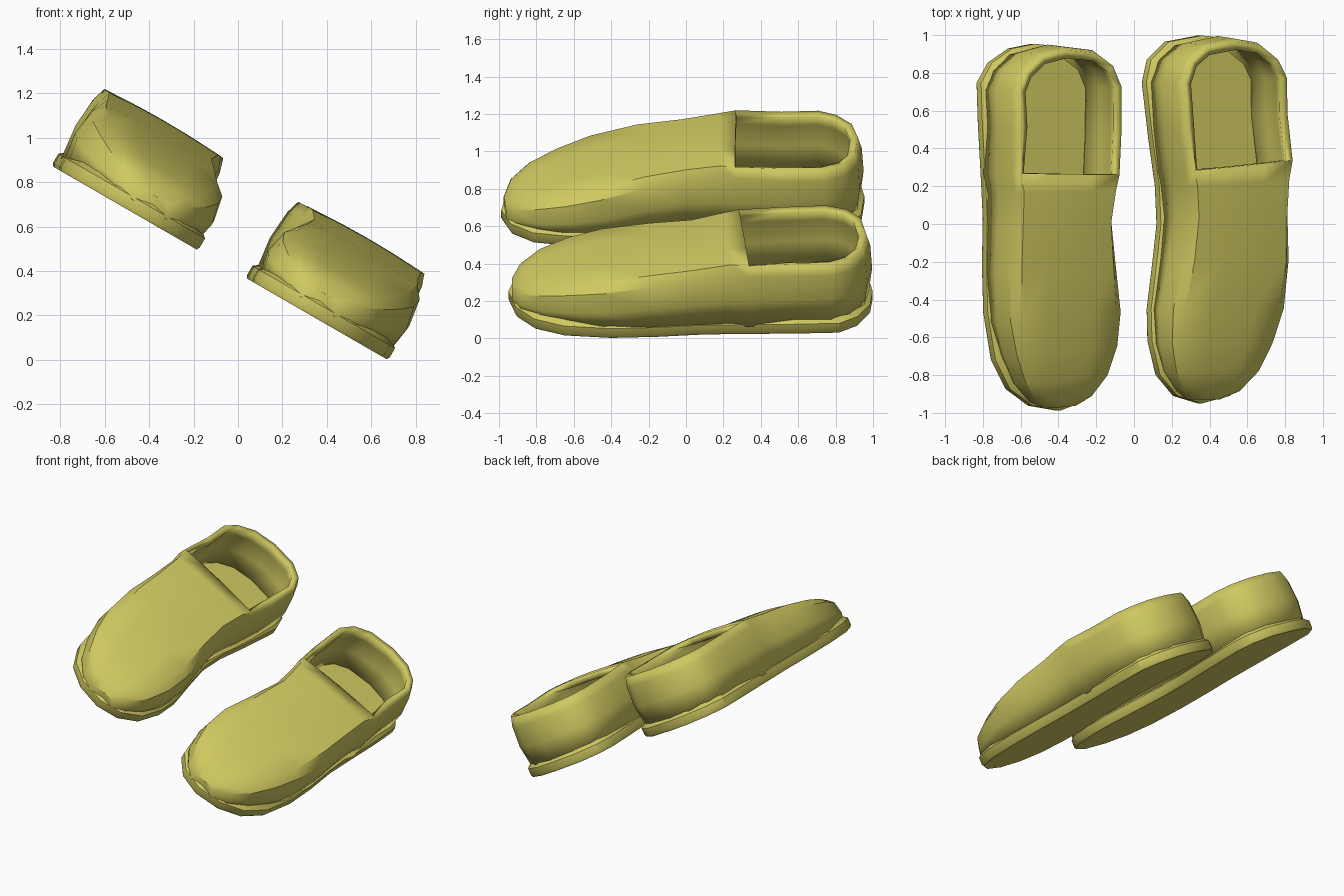
import bpy
import math
from mathutils import Matrix, Vector

cube = bpy.data.objects.get("Cube")
if cube:
    bpy.data.objects.remove(cube, do_unlink=True)

khaki = bpy.data.materials.new("khaki")
khaki.use_nodes = True
color = (0.63, 0.585, 0.12, 1)
khaki.diffuse_color = color
khaki.node_tree.nodes["Principled BSDF"].inputs["Base Color"].default_value = color

# Both shoes stand on one plane, tilted sideways
TILT = Matrix.Translation((-0.07, 0, 0.43)) @ Matrix.Rotation(math.radians(30), 4, "Y")
PLACE = {
    "left": TILT,
    "right": TILT @ Matrix.Translation((-0.49, -0.042, 0)) @ Matrix.Rotation(0.08, 4, "Z")
    @ Matrix.Translation((0.47, 0, 0)) @ Matrix.Scale(-1, 4, (1, 0, 0)),
}


def build(name, side, verts, faces, thickness=0):
    """Make one part, mirrored for the right shoe."""
    if side == "right":
        faces = [f[::-1] for f in faces]
    mesh = bpy.data.meshes.new(name)
    mesh.from_pydata([PLACE[side] @ Vector(v) for v in verts], [], faces)
    mesh.materials.append(khaki)
    obj = bpy.data.objects.new(side + "_" + name, mesh)
    bpy.context.collection.objects.link(obj)
    if thickness:
        mod = obj.modifiers.new("thickness", "SOLIDIFY")
        mod.thickness = thickness
        mod.offset = -1
    bpy.ops.object.select_all(action="DESELECT")
    obj.select_set(True)
    bpy.context.view_layer.objects.active = obj
    bpy.ops.object.shade_smooth_by_angle(angle=math.radians(32))


def inset(p, amount, z):
    """Move an outline point towards the middle line of the foot."""
    p = Vector(p)
    middle = Vector((0.47, max(-0.5, min(p.y, 0.7))))
    p = p + (middle - p).normalized() * amount
    return (p.x, p.y, z)


def bridge(rings):
    """Quads between successive rows of vertex indices."""
    return [(a[i], a[i + 1], b[i + 1], b[i])
            for a, b in zip(rings, rings[1:]) for i in range(len(a) - 1)]


# Sole outline, anticlockwise from the toe
SOLE = [(.46, -.95), (.63, -.91), (.76, -.81), (.835, -.65), (.862, -.4), (.85, -.15),
        (.825, .1), (.82, .3), (.815, .6), (.805, .82), (.73, .92), (.6, .985), (.46, .998),
        (.26, .965), (.15, .87), (.12, .75), (.16, .45), (.2, .2), (.21, 0), (.185, -.2),
        (.15, -.45), (.155, -.62), (.205, -.8), (.31, -.91)]
SOLE_RINGS = [(0.008, 0), (0, 0.015), (0, 0.062), (0.03, 0.085)]

# Vamp sections: y, inner side, outer side, height
VAMP = [(-.93, .375, .555, .11), (-.885, .30, .655, .17), (-.78, .215, .75, .222),
        (-.63, .165, .815, .268), (-.45, .152, .86, .312), (-.2, .19, .862, .362),
        (.03, .215, .838, .39), (.2, .197, .825, .42), (.28, .18, .835, .425)]

# Heel path from the inner side round the back, with the wall's profile
HEEL = [(.155, .5), (.135, .75), (.18, .87), (.28, .95), (.47, .985),
        (.63, .96), (.74, .88), (.795, .78), (.80, .58)]
WALL = [(0.01, 0.05), (-0.01, 0.21), (0, 0.35), (0.02, 0.415)]


def sole(side):
    n = len(SOLE)
    verts = [inset(p, off, z) for off, z in SOLE_RINGS for p in SOLE]
    rings = [list(range(r * n, r * n + n)) for r in range(len(SOLE_RINGS))]
    faces = bridge([ring + ring[:1] for ring in rings])
    faces += [tuple(rings[0][::-1]), tuple(rings[-1])]
    build("sole", side, verts, faces)


def upper(side):
    verts, rings = [], []
    for k, (y, a, b, h) in enumerate(VAMP):
        # Round shoulders at the toe turn squarer at the slanted opening
        s = k / (len(VAMP) - 1)
        r = 0.15 - 0.11 * s
        crown = 0.04 * (1 - s)
        half = [(0.02, 0.05 / h), (-0.008, 0.5), (0.25 * r, 0.85), (r, 0.985),
                (0.3, 1.005 + crown)]
        section = half + [(0.5, 1.01 + crown)] + [(1 - t, z) for t, z in reversed(half)]
        rings.append(list(range(len(verts), len(verts) + len(section))))
        verts += [(a + (b - a) * t, y + 0.06 * t * s ** 4, h * z) for t, z in section]
    faces = bridge(rings)
    faces.append(tuple(rings[0][::-1]))
    # Heel wall runs on from the sides of the last section
    n = len(WALL)
    wall = [rings[-1][:n]]
    for p in HEEL:
        wall.append(list(range(len(verts), len(verts) + n)))
        verts += [inset(p, off, z) for off, z in WALL]
    wall.append(rings[-1][:-n - 1:-1])
    build("upper", side, verts, faces + bridge(wall), 0.045)


for shoe in PLACE:
    sole(shoe)
    upper(shoe)
